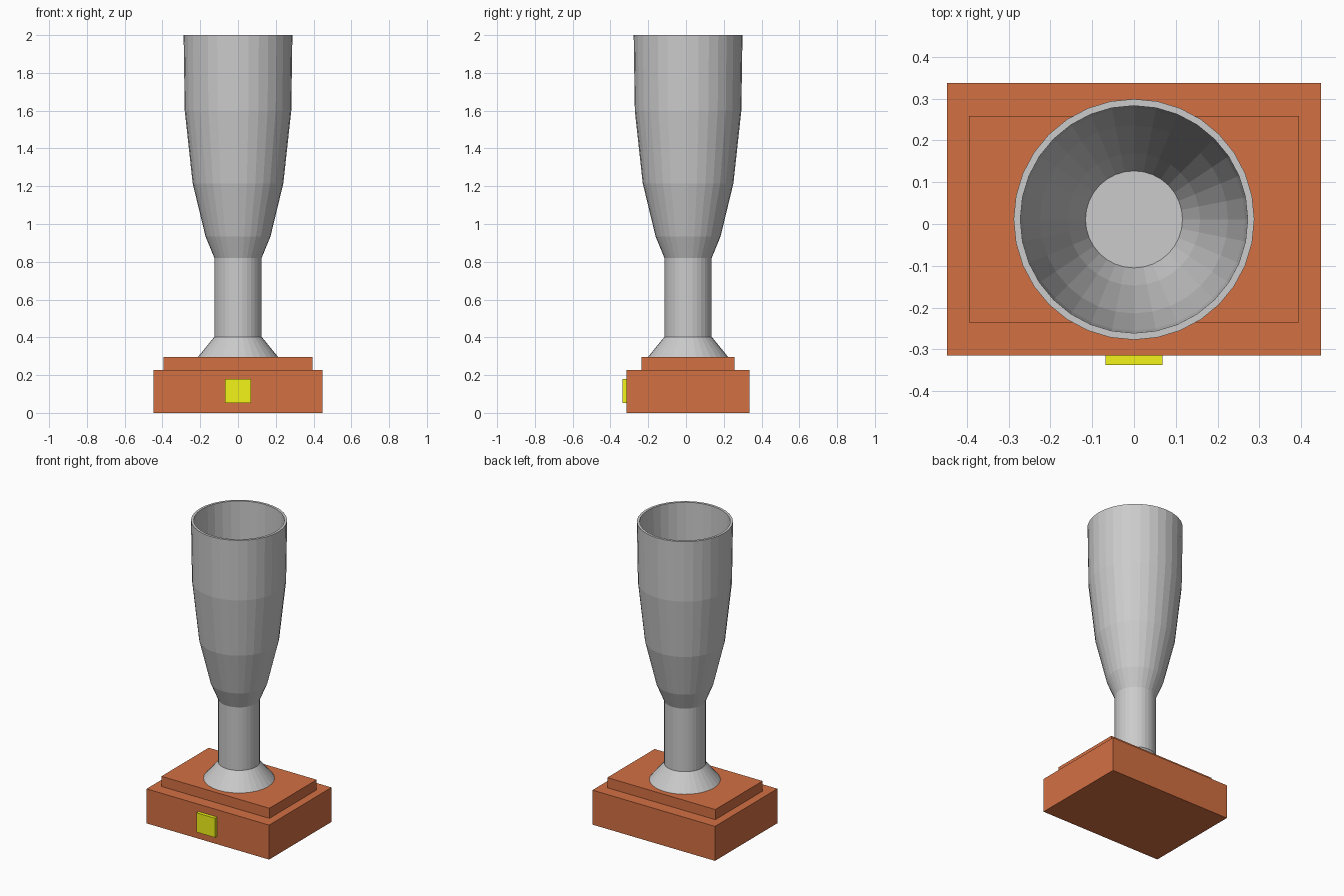
import bpy, bmesh, math

if "Cube" in bpy.data.objects:
    bpy.data.objects.remove(bpy.data.objects["Cube"])

CY = 0.011  # shared centre line of plinth and cup


def material(name, rgb):
    m = bpy.data.materials.new(name)
    m.diffuse_color = (*rgb, 1)
    m.use_nodes = True
    m.node_tree.nodes["Principled BSDF"].inputs["Base Color"].default_value = m.diffuse_color
    return m


wood = material("wood", (0.65, 0.16, 0.055))
yellow = material("yellow_metal", (0.9, 0.9, 0.01))


def box(name, lo, hi, mat):
    bpy.ops.mesh.primitive_cube_add(size=1, location=[(a + b) / 2 for a, b in zip(lo, hi)])
    ob = bpy.context.object
    ob.name = name
    ob.scale = [b - a for a, b in zip(lo, hi)]
    bpy.ops.object.transform_apply(location=False, rotation=False, scale=True)
    ob.data.materials.append(mat)
    return ob


def lathe(name, profile, sides=32):
    bm = bmesh.new()
    verts = [bm.verts.new((r, 0, z)) for r, z in profile]
    edges = [bm.edges.new(pair) for pair in zip(verts, verts[1:])]
    bmesh.ops.spin(bm, geom=verts + edges, cent=(0, 0, 0), axis=(0, 0, 1),
                   angle=2 * math.pi, steps=sides, use_duplicate=False)
    bmesh.ops.remove_doubles(bm, verts=bm.verts, dist=1e-4)
    bmesh.ops.recalc_face_normals(bm, faces=bm.faces)
    me = bpy.data.meshes.new(name)
    bm.to_mesh(me)
    bm.free()
    ob = bpy.data.objects.new(name, me)
    ob.location = (0, CY, 0)
    bpy.context.collection.objects.link(ob)
    return ob


# Stepped wooden plinth with a small plaque on the front
box("plinth_base", (-0.448, CY - 0.326, 0), (0.448, CY + 0.326, 0.228), wood)
box("plinth_step", (-0.395, CY - 0.247, 0.228), (0.395, CY + 0.247, 0.295), wood)
box("plaque", (-0.068, -0.337, 0.052), (0.068, CY - 0.326, 0.18), yellow)

# Cup: flared foot, stem, bowl outside, rim, bowl inside, floor
lathe("cup", [
    (0, 0.295), (0.213, 0.295), (0.125, 0.403), (0.125, 0.82),
    (0.172, 0.934), (0.24, 1.215), (0.282, 1.6), (0.288, 2.0),
    (0.272, 2.0), (0.266, 1.6), (0.225, 1.218), (0.158, 0.94),
    (0.116, 0.83), (0, 0.83),
])
